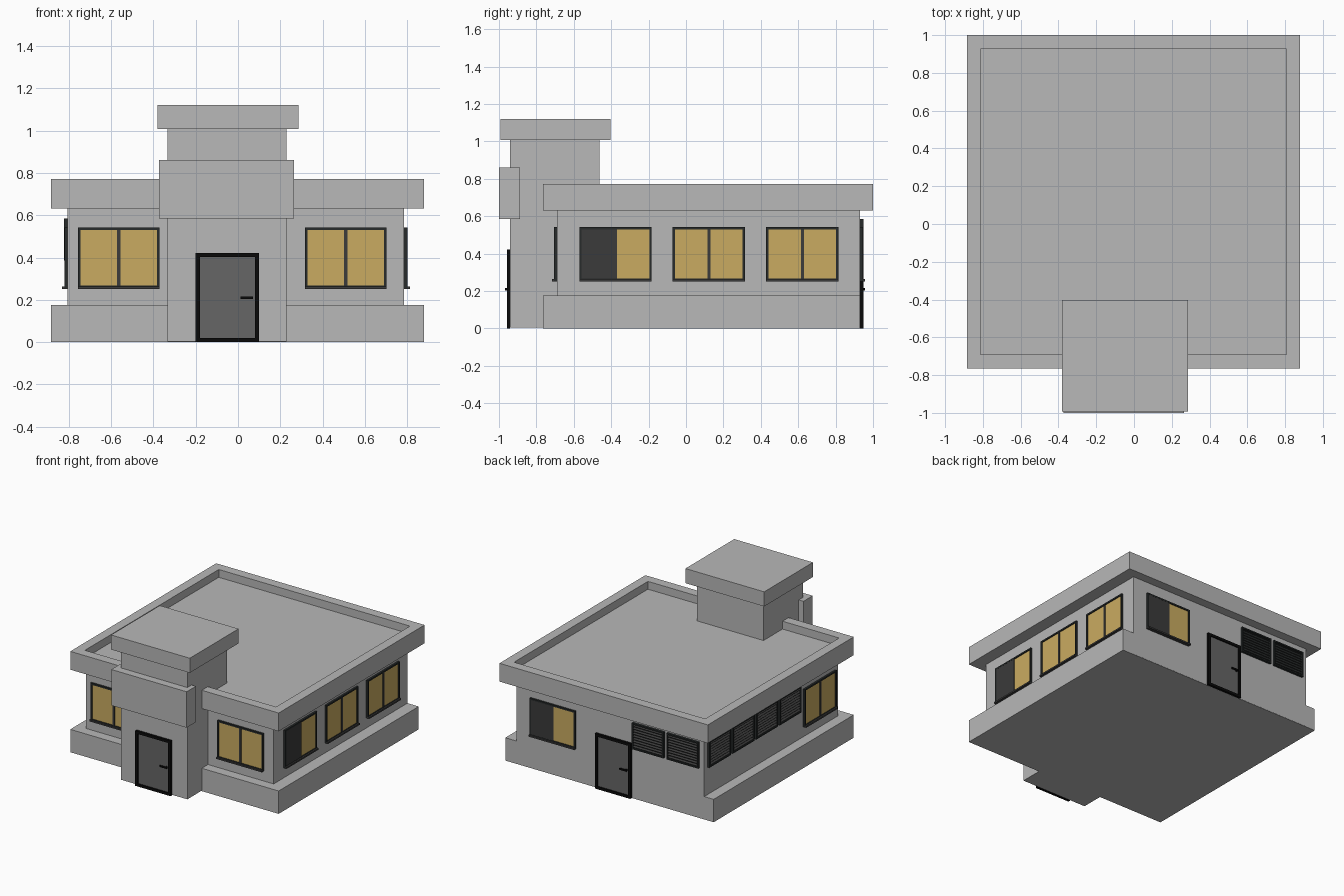
import bpy, bmesh, math
from mathutils import Matrix

if "Cube" in bpy.data.objects:
    bpy.data.objects.remove(bpy.data.objects["Cube"])


def material(name, r, g, b):
    m = bpy.data.materials.new(name)
    m.diffuse_color = (r, g, b, 1)
    m.use_nodes = True
    m.node_tree.nodes["Principled BSDF"].inputs["Base Color"].default_value = m.diffuse_color
    return m


WALL = material("concrete grey", 0.48, 0.48, 0.48)
GLASS = material("warm glass", 0.59, 0.41, 0.12)
FRAME = material("window frame", 0.02, 0.024, 0.024)
DARK = material("dark pane", 0.043, 0.043, 0.043)
DOOR = material("door grey", 0.133, 0.133, 0.133)
BLACK = material("black trim", 0.003, 0.003, 0.003)


def add_box(bm, x0, x1, y0, y1, z0, z1, tilt=0):
    mat = (Matrix.Translation(((x0 + x1) / 2, (y0 + y1) / 2, (z0 + z1) / 2))
           @ Matrix.Rotation(tilt, 4, 'X')
           @ Matrix.Diagonal((x1 - x0, y1 - y0, z1 - z0, 1)))
    bmesh.ops.create_cube(bm, size=1, matrix=mat)


def finish(name, bm, mat, matrix=None):
    me = bpy.data.meshes.new(name)
    bm.to_mesh(me)
    bm.free()
    me.materials.append(mat)
    ob = bpy.data.objects.new(name, me)
    if matrix:
        ob.matrix_world = matrix
    bpy.context.collection.objects.link(ob)
    return ob


def boxes(name, mat, items, matrix=None):
    bm = bmesh.new()
    for b in items:
        add_box(bm, *b)
    return finish(name, bm, mat, matrix)


# Wall faces: local x runs right seen from outside, local -y points outward
def place(side, u):
    off, deg = {"front": (0.69, 0), "right": (0.785, 90), "back": (0.93, 180),
                "left": (0.805, -90), "tower": (0.94, 0)}[side]
    return Matrix.Rotation(math.radians(deg), 4, 'Z') @ Matrix.Translation((u, -off, 0))


def ring(w, z0, z1, t, d, bottom=None):
    # rectangular frame made of four bars
    b = bottom or t
    return [(-w, -w + t, -d, 0, z0, z1), (w - t, w, -d, 0, z0, z1),
            (-w + t, w - t, -d, 0, z1 - t, z1), (-w + t, w - t, -d, 0, z0, z0 + b)]


def window(side, u, dark_left=False):
    m = place(side, u)
    w, z0, z1, t = 0.193, 0.255, 0.542, 0.012
    boxes("window_frame", FRAME, ring(w, z0, z1, t, 0.015), m)
    boxes("window_mullion", DARK, [(-0.008, 0.008, -0.013, 0, z0 + t, z1 - t)], m)
    boxes("window_sill", DARK, [(-w, w, -0.027, 0, z0 - 0.003, z0 + 0.009)], m)
    boxes("window_pane_right", GLASS, [(0, w - t, -0.008, 0, z0 + t, z1 - t)], m)
    boxes("window_pane_left", DARK if dark_left else GLASS,
          [(-w + t, 0.006 if dark_left else 0, -0.014 if dark_left else -0.008, 0,
            z0 + t, z1 - t)], m)


def door(side, u):
    m = place(side, u)
    w = 0.15
    boxes("door_frame", BLACK, ring(w, 0.0, 0.422, 0.02, 0.018), m)
    boxes("door_panel", DOOR, [(-w + 0.012, w - 0.012, -0.009, 0, 0.015, 0.405)], m)
    boxes("door_handle", BLACK, [(0.062, 0.122, -0.027, -0.018, 0.204, 0.216),
                                 (0.107, 0.119, -0.02, -0.005, 0.204, 0.216)], m)


def vent(side, u, w):
    m = place(side, u)
    z0, z1 = 0.385, 0.585
    boxes("vent_frame", FRAME, ring(w, z0, z1, 0.01, 0.018), m)
    boxes("vent_back", FRAME, [(-w + 0.01, w - 0.01, -0.004, 0, z0 + 0.01, z1 - 0.01)], m)
    n = 9
    step = (z1 - z0 - 0.02) / n
    slats = []
    for i in range(n):
        z = z0 + 0.01 + step * (i + 0.5)
        slats.append((-w + 0.01, w - 0.01, -0.017, -0.002, z - 0.002, z + 0.002,
                      math.radians(35)))
    boxes("vent_slats", DARK, slats, m)


# Main masses
boxes("plinth", WALL, [(-0.885, 0.88, -0.765, 0.929, 0, 0.175)])
boxes("main_walls", WALL, [(-0.805, 0.785, -0.69, 0.93, 0.002, 0.64)])
boxes("entrance_tower", WALL, [(-0.333, 0.229, -0.94, -0.462, 0.004, 1.01)])
boxes("tower_cap", WALL, [(-0.38, 0.287, -0.993, -0.403, 1.008, 1.12)])
boxes("blank_front_panel", WALL, [(-0.373, 0.265, -1.0, -0.888, 0.585, 0.86)])

# Roof slab with sunken deck behind a parapet
bm = bmesh.new()
add_box(bm, -0.885, 0.88, -0.765, 1.0, 0.632, 0.772)
bm.normal_update()
top = max(bm.faces, key=lambda f: f.calc_center_median().z)
bmesh.ops.inset_region(bm, faces=[top], thickness=0.103)
deck = bmesh.ops.extrude_face_region(bm, geom=[top])
bmesh.ops.translate(bm, vec=(0, 0, -0.06),
                    verts=[v for v in deck["geom"] if isinstance(v, bmesh.types.BMVert)])
if top.is_valid:
    bmesh.ops.delete(bm, geom=[top], context='FACES_ONLY')
bmesh.ops.recalc_face_normals(bm, faces=bm.faces)
finish("roof_parapet", bm, WALL)

# Windows
for u in (-0.563, 0.51):
    window("front", u)
for i, u in enumerate((-0.377, 0.122, 0.622)):
    window("right", u, dark_left=(i == 0))
window("back", -0.472, dark_left=True)
window("left", 0.46)

# Doors
door("tower", -0.05)
door("back", 0.042)

# Louvred vents
for u in (0.338, 0.632):
    vent("back", u, 0.134)
for i in range(4):
    vent("left", -0.76 + 0.284 * i, 0.131)
